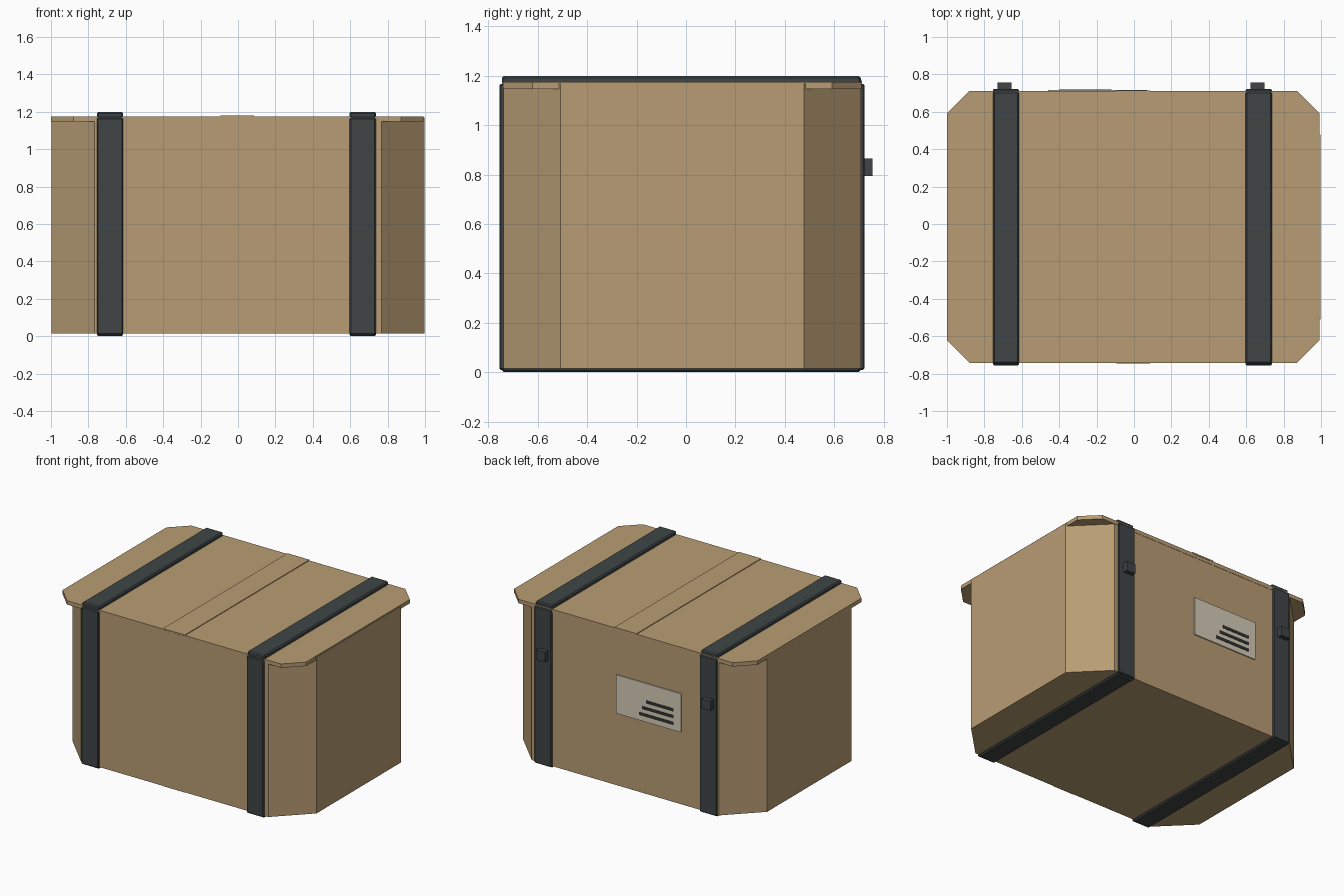
import bpy
import bmesh

if "Cube" in bpy.data.objects:
    bpy.data.objects.remove(bpy.data.objects["Cube"])


def material(name, rgb):
    m = bpy.data.materials.new(name)
    m.diffuse_color = (*rgb, 1)
    m.use_nodes = True
    m.node_tree.nodes["Principled BSDF"].inputs["Base Color"].default_value = m.diffuse_color
    return m


CARD = material("cardboard", (0.48, 0.335, 0.175))
STRAP = material("dark_strap", (0.05, 0.06, 0.062))
PAPER = material("label_paper", (0.66, 0.61, 0.47))
INK = material("label_ink", (0.03, 0.033, 0.033))


def finish(bm, name, mat, bevel=0):
    bmesh.ops.recalc_face_normals(bm, faces=bm.faces)
    me = bpy.data.meshes.new(name)
    bm.to_mesh(me)
    bm.free()
    me.materials.append(mat)
    ob = bpy.data.objects.new(name, me)
    bpy.context.collection.objects.link(ob)
    if bevel:
        mod = ob.modifiers.new("bevel", 'BEVEL')
        mod.width = bevel
        mod.segments = 1
    return ob


def block(name, x, y, z, mat, bevel=0):
    """Box from (min, max) ranges."""
    bm = bmesh.new()
    bmesh.ops.create_cube(bm, size=1)
    for v in bm.verts:
        v.co = [(r[0] + r[1]) / 2 + c * (r[1] - r[0]) for c, r in zip(v.co, (x, y, z))]
    return finish(bm, name, mat, bevel)


def octagon(name, x, y, z, cut, mat):
    """Upright prism with its four corners cut off."""
    (x0, x1), (y0, y1) = x, y
    outline = [(x0 + cut, y0), (x1 - cut, y0), (x1, y0 + cut), (x1, y1 - cut),
               (x1 - cut, y1), (x0 + cut, y1), (x0, y1 - cut), (x0, y0 + cut)]
    bm = bmesh.new()
    face = bm.faces.new([bm.verts.new((a, b, z[0])) for a, b in outline])
    ext = bmesh.ops.extrude_face_region(bm, geom=[face])
    for v in ext["geom"]:
        if isinstance(v, bmesh.types.BMVert):
            v.co.z = z[1]
    return finish(bm, name, mat)


# carton with deep corner cuts, lid with shallower ones
octagon("carton_body", (-0.998, 0.998), (-0.74, 0.709), (0.015, 1.17), 0.232, CARD)
octagon("carton_lid", (-1.0, 0.992), (-0.742, 0.711), (1.147, 1.176), 0.12, CARD)

# packing tape over the top and down the front
block("tape_top", (-0.094, 0.086), (-0.744, 0.713), (1.17, 1.181), CARD)
block("tape_front", (-0.094, 0.086), (-0.745, -0.735), (0.016, 1.172), CARD)

# straps around the carton, with a buckle on the back
for side, cx in (("left", -0.685), ("right", 0.667)):
    w = (cx - 0.07, cx + 0.07)
    block(f"{side}_strap_top", w, (-0.745, 0.708), (1.165, 1.2), STRAP, 0.008)
    block(f"{side}_strap_bottom", w, (-0.745, 0.708), (0.0, 0.03), STRAP, 0.008)
    block(f"{side}_strap_front", w, (-0.756, -0.725), (0.008, 1.168), STRAP, 0.006)
    block(f"{side}_strap_back", w, (0.69, 0.722), (0.008, 1.168), STRAP, 0.006)
    bx = cx - 0.007
    block(f"{side}_buckle", (bx - 0.037, bx + 0.037), (0.715, 0.756), (0.795, 0.866), STRAP)

# paper label with printed lines on the back
block("label", (-0.46, 0.07), (0.708, 0.717), (0.55, 0.835), PAPER)
for i, x_end in enumerate((-0.178, -0.145, -0.12)):
    z = 0.70 - i * 0.05
    block(f"label_line_{i + 1}", (-0.40, x_end), (0.714, 0.7195), (z - 0.011, z + 0.011), INK)
